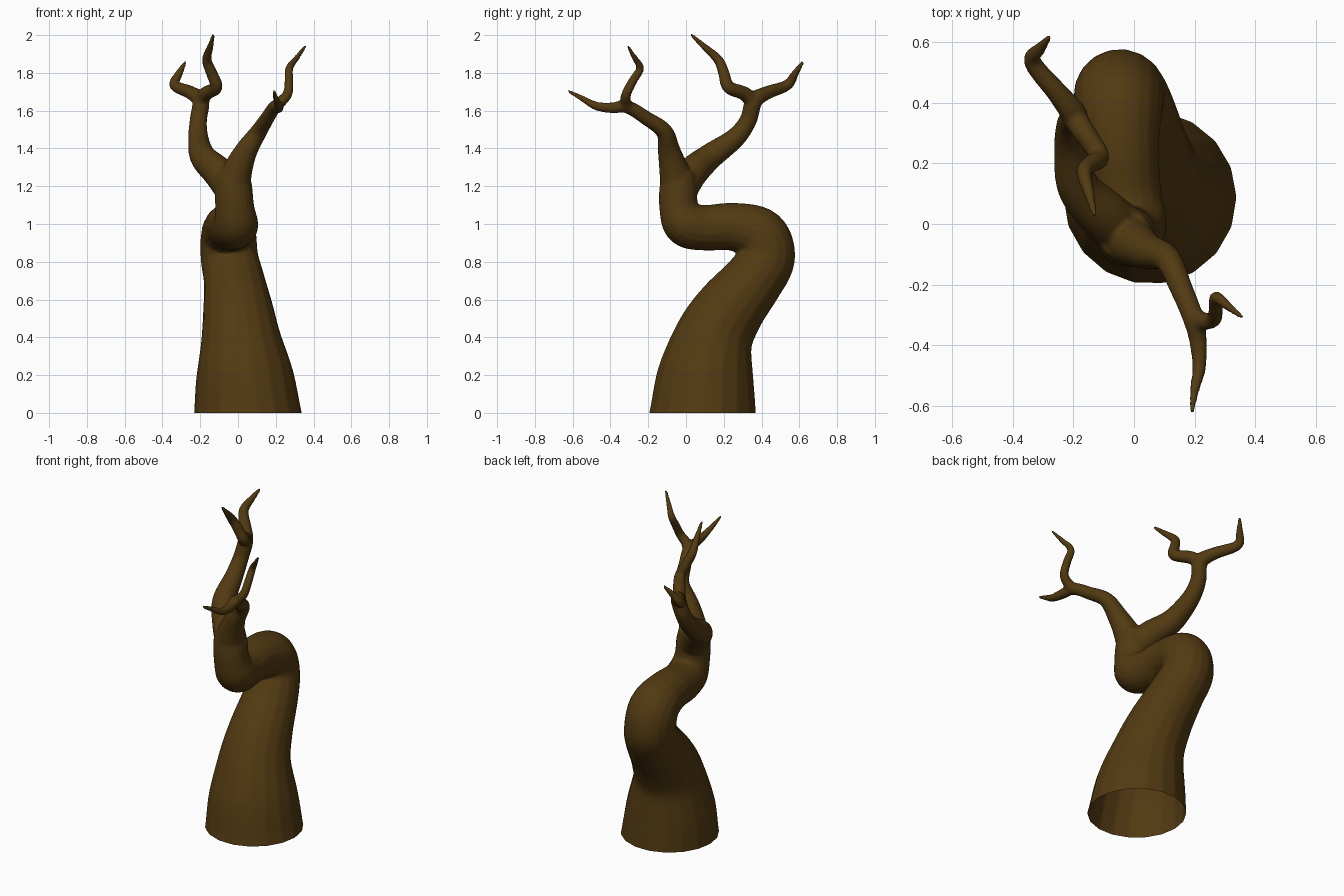
import bpy, bmesh, math
from mathutils import Vector

if "Cube" in bpy.data.objects:
    bpy.data.objects.remove(bpy.data.objects["Cube"])

SIDES, STEPS = 18, 6


def spline(points):
    """Catmull-Rom samples through (x, y, z, radius) points."""
    p = [Vector(q) for q in points]
    p = [p[0] * 2 - p[1]] + p + [p[-1] * 2 - p[-2]]
    out = []
    for i in range(1, len(p) - 2):
        a, b, c, d = p[i - 1:i + 3]
        for k in range(STEPS):
            t = k / STEPS
            out.append(0.5 * (2 * b + (c - a) * t + (2 * a - 5 * b + 4 * c - d) * t * t
                              + (3 * b - a - 3 * c + d) * t ** 3))
    return out + [p[-2]]


def limb(bm, points):
    """Closed tapering tube swept along a smooth path."""
    s = spline(points)
    pos = [q.xyz for q in s]
    side, rings = Vector((1, 0, 0)), []
    for i, c in enumerate(pos):
        tan = (pos[min(i + 1, len(pos) - 1)] - pos[max(i - 1, 0)]).normalized()
        side = (side - tan * side.dot(tan)).normalized()
        up = tan.cross(side)
        rings.append([bm.verts.new(c + s[i].w * (math.cos(a) * side + math.sin(a) * up))
                      for a in (2 * math.pi * k / SIDES for k in range(SIDES))])
    for r0, r1 in zip(rings, rings[1:]):
        for k in range(SIDES):
            n = (k + 1) % SIDES
            bm.faces.new((r0[k], r0[n], r1[n], r1[k]))
    bm.faces.new(rings[0][::-1])
    bm.faces.new(rings[-1])


bm = bmesh.new()

# Twisted trunk, started below ground so it can be cut flat
limb(bm, [(.055, .085, -.1, .305), (.05, .09, 0, .285), (.035, .105, .2, .258),
          (.015, .15, .4, .211), (0, .235, .55, .186), (-.02, .355, .7, .162),
          (-.045, .425, .82, .153), (-.05, .39, .94, .147), (-.045, .25, .985, .128),
          (-.03, .1, .98, .121), (-.012, .0, 1.0, .12), (-.018, -.038, 1.09, .104),
          (-.025, -.04, 1.2, .1), (-.03, -.035, 1.28, .085)])

# Back branch with its two twigs
limb(bm, [(-.03, -.03, 1.18, .09), (-.1, .03, 1.27, .085), (-.185, .125, 1.355, .07),
          (-.21, .26, 1.455, .054), (-.21, .33, 1.55, .046), (-.198, .36, 1.65, .045),
          (-.25, .43, 1.695, .036), (-.335, .535, 1.735, .029), (-.31, .58, 1.8, .02),
          (-.277, .62, 1.86, .009)])
limb(bm, [(-.2, .36, 1.64, .042), (-.17, .31, 1.69, .038), (-.115, .225, 1.725, .034),
          (-.14, .2, 1.8, .03), (-.165, .17, 1.87, .026), (-.145, .09, 1.945, .017),
          (-.13, .025, 2.005, .009)])

# Front branch with its two twigs
limb(bm, [(-.03, -.04, 1.18, .095), (.0, -.065, 1.29, .078), (.045, -.09, 1.39, .06),
          (.11, -.115, 1.49, .045), (.155, -.21, 1.56, .038), (.195, -.31, 1.62, .035),
          (.212, -.39, 1.615, .029), (.215, -.475, 1.625, .023), (.2, -.55, 1.665, .016),
          (.19, -.625, 1.705, .009)])
limb(bm, [(.19, -.3, 1.61, .034), (.225, -.32, 1.645, .03), (.263, -.315, 1.69, .026),
          (.27, -.28, 1.76, .024), (.272, -.243, 1.825, .021), (.315, -.275, 1.885, .015),
          (.36, -.31, 1.945, .008)])

mesh = bpy.data.meshes.new("tree_trunk")
bm.to_mesh(mesh)
bm.free()
tree = bpy.data.objects.new("tree_trunk", mesh)
bpy.context.collection.objects.link(tree)
bpy.context.view_layer.objects.active = tree
tree.select_set(True)

# Fuse the limbs into one skin and soften the joints
remesh = tree.modifiers.new("fuse", 'REMESH')
remesh.mode = 'VOXEL'
remesh.voxel_size = 0.009
soften = tree.modifiers.new("soften", 'SMOOTH')
soften.factor, soften.iterations = 0.5, 5
for name in ("fuse", "soften"):
    bpy.ops.object.modifier_apply(modifier=name)

# Cut the base flat and leave it open
bm = bmesh.new()
bm.from_mesh(tree.data)
bmesh.ops.bisect_plane(bm, geom=bm.verts[:] + bm.edges[:] + bm.faces[:],
                       plane_co=(0, 0, 0), plane_no=(0, 0, 1), clear_inner=True)
bm.to_mesh(tree.data)
bm.free()
bpy.ops.object.shade_smooth()

bark = bpy.data.materials.new("dark_brown_bark")
bark.diffuse_color = (0.085, 0.042, 0.006, 1)
bark.use_nodes = True
bark.node_tree.nodes["Principled BSDF"].inputs["Base Color"].default_value = bark.diffuse_color
tree.data.materials.clear()
tree.data.materials.append(bark)
